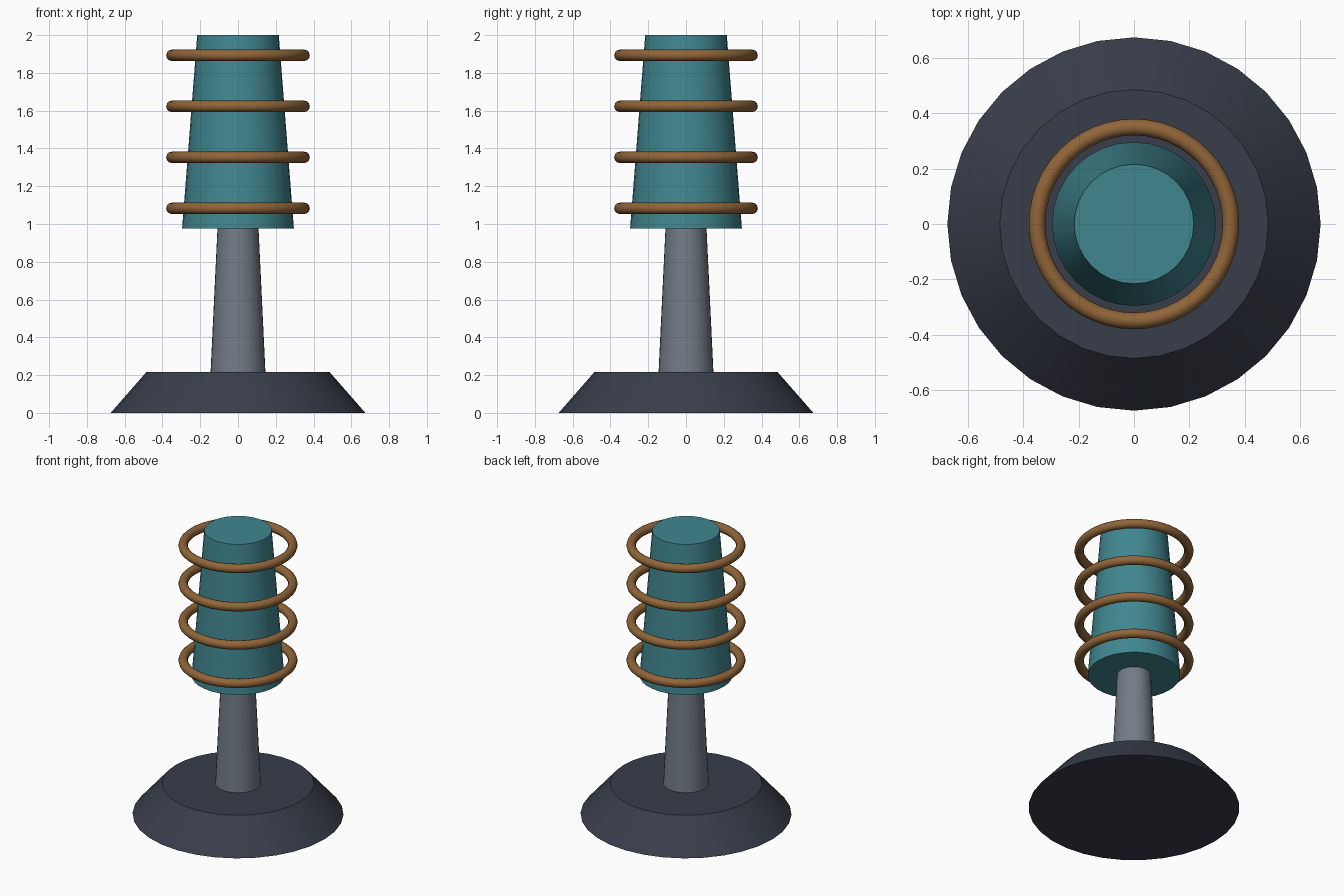
import bpy
import math

if "Cube" in bpy.data.objects:
    bpy.data.objects.remove(bpy.data.objects["Cube"])


def material(name, rgb):
    m = bpy.data.materials.new(name)
    m.diffuse_color = (*rgb, 1.0)
    m.use_nodes = True
    m.node_tree.nodes["Principled BSDF"].inputs["Base Color"].default_value = m.diffuse_color
    return m


DARK = material("dark slate", (0.040, 0.048, 0.070))
GREY = material("steel grey", (0.17, 0.20, 0.24))
TEAL = material("teal", (0.052, 0.24, 0.28))
COPPER = material("copper", (0.28, 0.13, 0.04))


def finish(name, mat):
    ob = bpy.context.object
    ob.name = name
    ob.data.materials.append(mat)
    bpy.ops.object.shade_smooth_by_angle(angle=math.radians(35))


def tapered(name, r_low, r_high, z_low, z_high, mat):
    bpy.ops.mesh.primitive_cone_add(
        vertices=32, radius1=r_low, radius2=r_high, depth=z_high - z_low,
        location=(0, 0, (z_low + z_high) / 2))
    finish(name, mat)


# Flared base, tapered stem and tapered core
tapered("base", 0.674, 0.485, 0.0, 0.216, DARK)
tapered("stem", 0.146, 0.108, 0.2, 0.99, GREY)
tapered("core", 0.296, 0.216, 0.976, 2.0, TEAL)

# Four evenly spaced rings floating around the core
for i in range(4):
    bpy.ops.mesh.primitive_torus_add(
        major_radius=0.35, minor_radius=0.03, major_segments=48,
        minor_segments=12, location=(0, 0, 1.083 + 0.27 * i))
    finish(f"coil_ring_{i + 1}", COPPER)
